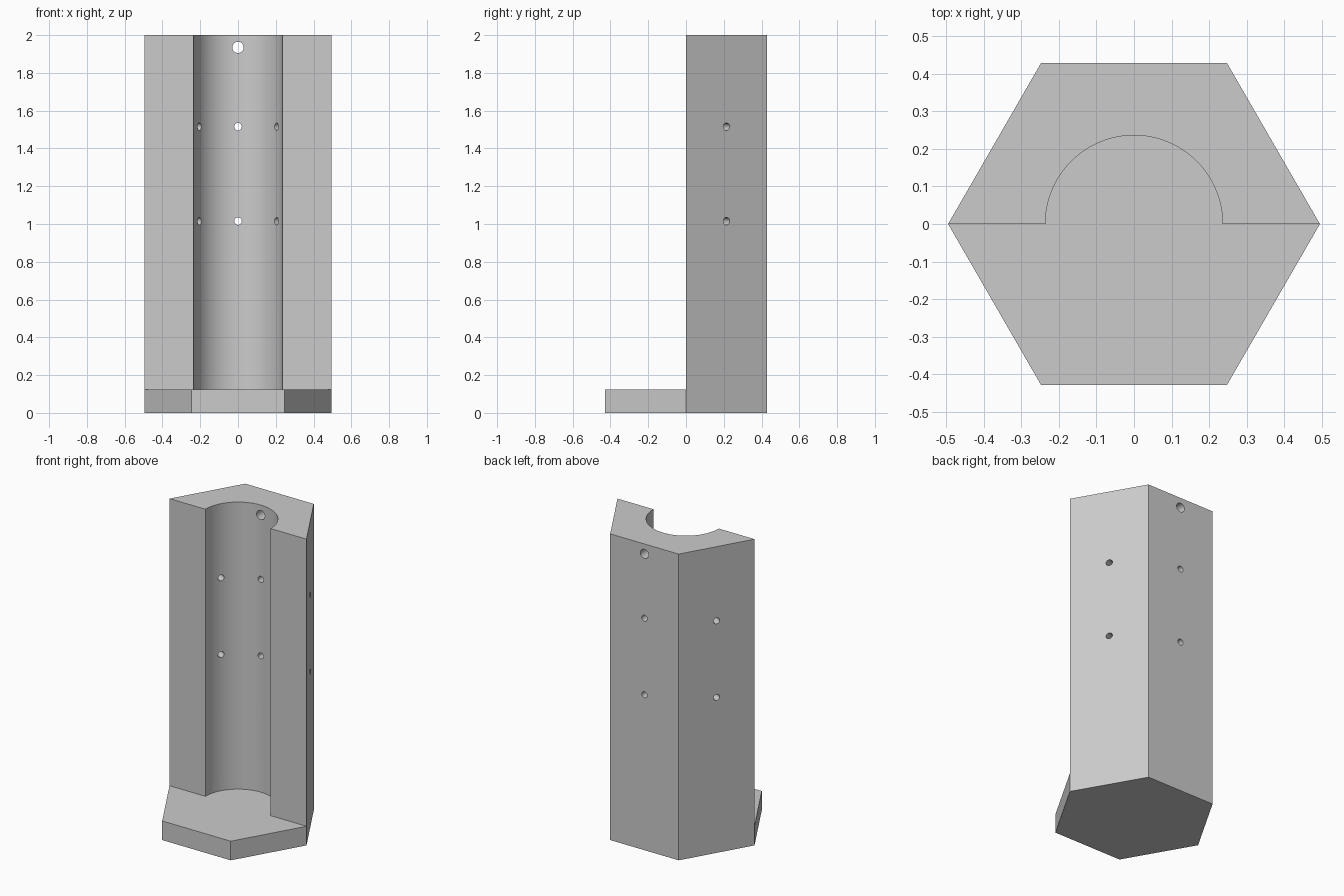
import bpy, bmesh
from math import pi, cos, sin, radians
from mathutils import Vector

default = bpy.data.objects.get("Cube")
if default:
    bpy.data.objects.remove(default, do_unlink=True)

HEIGHT, BASE, RADIUS, BORE = 2.0, 0.125, 0.495, 0.236

grey = bpy.data.materials.new("plain grey")
grey.use_nodes = True
colour = (0.6, 0.6, 0.6, 1)
grey.diffuse_color = colour
grey.node_tree.nodes["Principled BSDF"].inputs["Base Color"].default_value = colour


def prism(name, outline, low, high):
    """Extrude a flat outline from low to high."""
    bm = bmesh.new()
    face = bm.faces.new([bm.verts.new((x, y, low)) for x, y in outline])
    top = bmesh.ops.extrude_face_region(bm, geom=[face])["geom"]
    bmesh.ops.translate(bm, vec=(0, 0, high - low),
                        verts=[v for v in top if isinstance(v, bmesh.types.BMVert)])
    bmesh.ops.recalc_face_normals(bm, faces=bm.faces)
    mesh = bpy.data.meshes.new(name)
    bm.to_mesh(mesh)
    bm.free()
    obj = bpy.data.objects.new(name, mesh)
    bpy.context.collection.objects.link(obj)
    mesh.materials.append(grey)
    return obj


def arc(radius, start, end, steps):
    angles = [start + (end - start) * i / steps for i in range(steps + 1)]
    return [(radius * cos(a), radius * sin(a)) for a in angles]


def cut(target, cutter):
    mod = target.modifiers.new("cut", "BOOLEAN")
    mod.operation, mod.solver, mod.object = "DIFFERENCE", "EXACT", cutter
    bpy.context.view_layer.objects.active = target
    bpy.ops.object.modifier_apply(modifier=mod.name)
    bpy.data.objects.remove(cutter, do_unlink=True)


# Hexagonal block
body = prism("hexagonal_holder", arc(RADIUS, 0, 2 * pi, 6)[:-1], 0, HEIGHT)

# Open front and half-round channel above the base
notch = arc(BORE, 0, pi, 48) + [(-1, 0), (-1, -1), (1, -1), (1, 0)]
cut(body, prism("channel_cutter", notch, BASE, HEIGHT + 0.2))

# Round holes, square to the three rear faces
holes = [(angle, z, 0.02) for angle in (30, 90, 150) for z in (1.015, 1.515)]
holes.append((90, 1.935, 0.03))
for angle, z, radius in holes:
    drill = prism("hole_cutter", arc(radius, 0, 2 * pi, 24)[:-1], 0.1, 0.6)
    way = Vector((cos(radians(angle)), sin(radians(angle)), 0))
    drill.rotation_euler = way.to_track_quat("Z", "Y").to_euler()
    drill.location.z = z
    bpy.context.view_layer.update()
    cut(body, drill)

# Smooth channel and holes, crisp edges
bpy.ops.object.select_all(action="DESELECT")
body.select_set(True)
bpy.context.view_layer.objects.active = body
bpy.ops.object.shade_smooth_by_angle(angle=radians(30))
